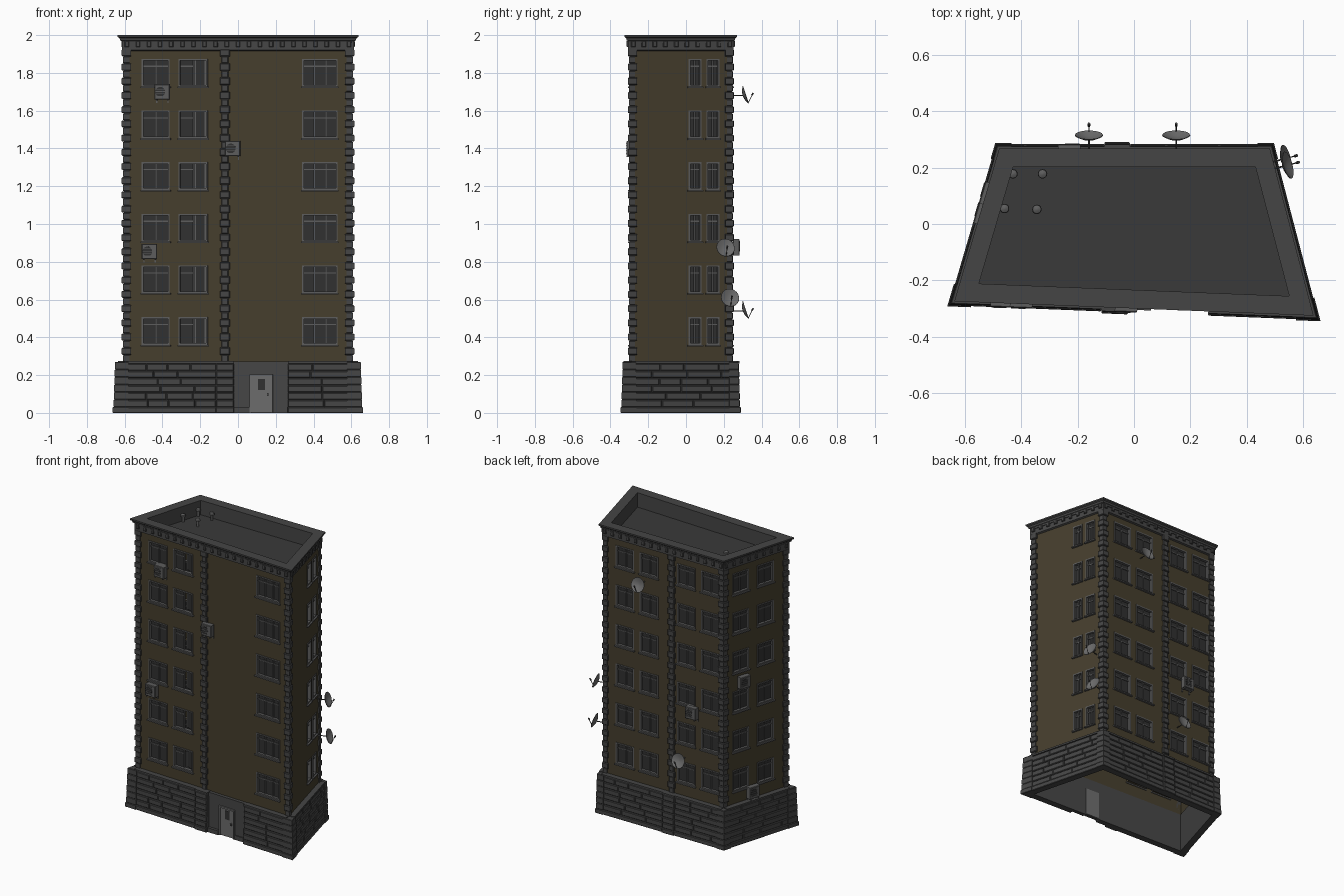
import bpy, bmesh, math, random
from mathutils import Vector, Matrix

if "Cube" in bpy.data.objects:
    bpy.data.objects.remove(bpy.data.objects["Cube"])
random.seed(4)

def mat(name, r, g=None, b=None):
    m = bpy.data.materials.new(name)
    m.diffuse_color = (r, g if g is not None else r, b if b is not None else r, 1)
    m.use_nodes = True
    m.node_tree.nodes["Principled BSDF"].inputs["Base Color"].default_value = m.diffuse_color
    return m
BROWN = mat("brown_plaster", .06, .048, .026)
STONE, FRAME = mat("dark_stone", .06), mat("frame_grey", .11)
GLASS, ROOF, METAL = mat("dark_glass", .03), mat("roof_felt", .042), mat("metal", .15)

# Footprint corners, counter-clockwise: front left, front right, back right, back left
C = [Vector(p) for p in [(-.60, -.247), (.60, -.295), (.46, .24), (-.457, .24)]]
E = [(C[(i + 1) % 4] - C[i]).normalized() for i in range(4)]
N = [Vector((e.y, -e.x)) for e in E]
LEN = [(C[(i + 1) % 4] - C[i]).length for i in range(4)]
# Wall frame: local x runs along the wall, local y points inward, z up
W = [Matrix(((E[i].x, -N[i].x, 0, C[i].x), (E[i].y, -N[i].y, 0, C[i].y), (0, 0, 1, 0), (0, 0, 0, 1)))
     for i in range(4)]

def along(i, v):
    """World x (front/back) or y (sides) to distance along wall i."""
    k = i % 2
    return (v - C[i][k]) / E[i][k]

def span(i, a, b):
    return sorted((along(i, a), along(i, b)))

def corner(i, d):
    a, b = N[i - 1], N[i]
    return C[i] + (a + b) * d / (1 + a.dot(b))

class Part:
    def __init__(self, name, material):
        self.name, self.material, self.bm = name, material, bmesh.new()

    def loft(self, rings, caps=True, smooth=False):
        vs = [[self.bm.verts.new(p) for p in r] for r in rings]
        n = len(vs[0])
        for a, b in zip(vs, vs[1:]):
            for j in range(n):
                f = self.bm.faces.new((a[j], a[(j + 1) % n], b[(j + 1) % n], b[j]))
                f.smooth = smooth
        if caps:
            self.bm.faces.new(vs[0][::-1])
            self.bm.faces.new(vs[-1])

    def box(self, M, u0, u1, d0, d1, z0, z1, c=0):
        """Box on a wall; d is outward depth, c chamfers the outer face."""
        def r(d, k):
            return [M @ Vector(p) for p in ((u0 + k, -d, z0 + k), (u1 - k, -d, z0 + k),
                                            (u1 - k, -d, z1 - k), (u0 + k, -d, z1 - k))]
        self.loft([r(d0, 0), r(d1 - c, 0), r(d1, c)] if c else [r(d0, 0), r(d1, 0)])

    def lathe(self, M, profile, n=16):
        self.loft([[M @ Vector((r * math.cos(t * math.tau / n), r * math.sin(t * math.tau / n), h))
                    for t in range(n)] for r, h in profile], smooth=True)

    def rod(self, a, b, r, n=6):
        a, b = Vector(a), Vector(b)
        M = Matrix.Translation(a) @ (b - a).to_track_quat('Z', 'Y').to_matrix().to_4x4()
        self.lathe(M, [(r, 0), (r, (b - a).length)], n)

    def corner_block(self, i, L, d, z0, z1, c):
        def r(d, z):
            a, b = C[i] - E[i - 1] * L, C[i] + E[i] * L
            return [(*p, z) for p in (a, a + N[i - 1] * d, corner(i, d), b + N[i] * d, b, C[i])]
        self.loft([r(d - c, z0), r(d, z0 + c), r(d, z1 - c), r(d - c, z1)])

    def done(self):
        bmesh.ops.recalc_face_normals(self.bm, faces=self.bm.faces[:])
        me = bpy.data.meshes.new(self.name)
        self.bm.to_mesh(me)
        me.materials.append(self.material)
        ob = bpy.data.objects.new(self.name, me)
        bpy.context.collection.objects.link(ob)
        if any(p.use_smooth for p in me.polygons):
            bpy.context.view_layer.objects.active = ob
            ob.select_set(True)
            bpy.ops.object.shade_smooth_by_angle(angle=math.radians(40))
            ob.select_set(False)

walls, frames, glass = Part("walls", BROWN), Part("window_frames", FRAME), Part("window_glass", GLASS)
base, quoins, cornice = Part("stone_base", STONE), Part("quoins", STONE), Part("cornice", STONE)

# Window columns per wall and the six floors
COLS = {0: [(-.51, -.362), (-.315, -.16), (.34, .527)], 1: [(.013, .082), (.108, .177)],
        2: [(-.425, -.285), (-.24, -.10), (.045, .185), (.23, .37)], 3: [(.17, .045), (-.02, -.145)]}
ROWS = [(.36 + .2735 * k, .507 + .2735 * k) for k in range(6)]

def window(M, u0, u1, z0, z1, panes, ajar):
    w = .009
    for a, b in ((u0, u0 + w), (u1 - w, u1)):
        frames.box(M, a, b, -.02, .004, z0, z1)
    for a, b in ((z0, z0 + w), (z1 - w, z1)):
        frames.box(M, u0 + w, u1 - w, -.02, .004, a, b)
    frames.box(M, u0 - .006, u1 + .006, -.005, .014, z0 - .008, z0)
    step = (u1 - u0) / panes
    for k in range(1, panes):
        frames.box(M, u0 + k * step - .004, u0 + k * step + .004, -.018, -.006, z0 + w, z1 - w)
    zt = z0 + .73 * (z1 - z0)
    end = u1 - step if ajar else u1
    frames.box(M, u0 + w, end, -.018, -.008, zt - .003, zt + .003)
    glass.box(M, u0 + w, end, -.018, -.014, z0 + w, z1 - w)
    if ajar:  # casement leaf swung slightly inward on the right jamb
        H = M @ Matrix.Translation((u1 - w, .014, 0)) @ Matrix.Rotation(math.radians(-20), 4, 'Z')
        s = step - w - .004
        glass.box(H, -s, 0, -.002, .002, z0 + w, z1 - w)
        for a, b in ((-s, -s + .007), (-.007, 0)):
            frames.box(H, a, b, -.004, .004, z0 + w, z1 - w)

for i in range(4):
    cols = sorted(span(i, *c) for c in COLS[i])
    us = [0] + [u for c in cols for u in c] + [LEN[i]]
    zs = [.2] + [z for r in ROWS for z in r] + [1.93]
    # Wall sheet with recessed window openings
    for a in range(len(us) - 1):
        for b in range(len(zs) - 1):
            q = [(us[a], zs[b]), (us[a + 1], zs[b]), (us[a + 1], zs[b + 1]), (us[a], zs[b + 1])]
            hole = a % 2 and b % 2
            outer = [walls.bm.verts.new(W[i] @ Vector((u, 0, z))) for u, z in q]
            if not hole:
                walls.bm.faces.new(outer)
                continue
            inner = [walls.bm.verts.new(W[i] @ Vector((u, .022, z))) for u, z in q]
            for k in range(4):
                j = (k + 1) % 4
                walls.bm.faces.new((outer[k], outer[j], inner[j], inner[k]))
    for k, (u0, u1) in enumerate(cols):
        for z0, z1 in ROWS:
            window(W[i], u0, u1, z0, z1, 3 if u1 - u0 > .17 else 2, i == 0 and k == 1)
bmesh.ops.remove_doubles(walls.bm, verts=walls.bm.verts[:], dist=1e-5)

# Rusticated base: backing, staggered blocks, plinth and cap
def rustic(i, u0, u1, extra=0, split=True):
    base.box(W[i], u0, u1, -.004, .026 + extra, 0, .27)
    base.box(W[i], u0, u1, 0, .044 + extra, 0, .03, .003)
    base.box(W[i], u0, u1, 0, .036 + extra, .262, .274)
    for k in range(6):
        z = .031 + k * .0386
        cuts = [u0]
        while split and cuts[-1] + .22 < u1:
            cuts.append(cuts[-1] + random.uniform(.1, .2))
        cuts.append(u1)
        for a, b in zip(cuts, cuts[1:]):
            base.box(W[i], a + .001, b - .001, .01, .039 - .001 * k + extra, z, z + .036, .004)

pier0, pier2 = span(0, -.114, -.02), span(2, -.105, -.015)
ent = span(0, -.02, .265)
for i, a, b in ((0, 0, pier0[0]), (0, ent[1], LEN[0]), (1, 0, LEN[1]), (2, 0, pier2[0]),
                (2, pier2[1], LEN[2]), (3, 0, LEN[3])):
    rustic(i, a, b)
rustic(0, *pier0, .007, False)
rustic(2, *pier2, .007, False)
for i in range(4):
    base.corner_block(i, .022, .048, 0, .03, .002)
    for k in range(6):
        z = .03 + k * .04
        base.corner_block(i, .022, .044 - .001 * k, z, z + .04, .003)

# Entrance bay and door
base.box(W[0], *ent, -.004, .016, 0, .27)
base.box(W[0], *ent, 0, .022, .245, .272)
du0, du1 = span(0, .062, .185)
base.box(W[0], ent[0], du0, 0, .034, 0, .03)
base.box(W[0], du1, ent[1], 0, .022, 0, .03)
door = Part("entrance_door", METAL)
door.box(W[0], du0 + .01, du1 - .01, -.008, .019, .004, .192)
for a, b, z0, z1 in ((du0, du0 + .01, 0, .203), (du1 - .01, du1, 0, .203), (du0 + .01, du1 - .01, .192, .203)):
    door.box(W[0], a, b, 0, .026, z0, z1)
door.box(W[0], du1 - .029, du1 - .022, .019, .03, .09, .105)
door.done()
glass.box(W[0], du0 + .045, du0 + .082, .018, .021, .12, .18)

# Quoins on the corners and mid pilasters
n = 44
for k in range(n):
    h = (1.925 - .27) / n
    z = .27 + k * h
    s = k % 2
    for i in range(4):
        quoins.corner_block(i, .034 if s else .025, .012 if s else .007, z, z + h, .004)
    for i, x in ((0, -.069), (2, -.06)):
        u, w = along(i, x), .026 if s else .019
        quoins.box(W[i], u - w, u + w, 0, .013 if s else .008, z, z + h, .004)

# Cornice with corbels, parapet and sunken roof
profile = [(0, 1.915), (.011, 1.92), (.011, 1.968), (.018, 1.972), (.021, 1.984), (.029, 1.99),
           (.029, 2.0), (-.037, 2.0), (-.037, 1.9)]
cornice.loft([[(*corner(i, d), z) for i in range(4)] for d, z in profile], caps=False)
for i in range(4):
    m = round(LEN[i] / .06)
    for k in range(m + 1):
        u = .012 + k * (LEN[i] - .024) / m
        cornice.box(W[i], u - .011, u + .011, 0, .02, 1.938, 1.97, .003)
    cornice.box(W[i], 0, LEN[i], 0, .016, 1.957, 1.97)
roof = Part("roof", ROOF)
roof.bm.faces.new([roof.bm.verts.new((*corner(i, -.037), 1.9)) for i in range(4)])
vents = Part("roof_vents", FRAME)
for x, y in ((-.43, .178), (-.325, .178), (-.46, .055), (-.345, .052)):
    vents.lathe(Matrix.Translation((x, y, 1.9)), [(.008, 0), (.008, .04), (.017, .04), (.015, .05), (.004, .056)], 12)

# Air conditioners: (wall, position, height)
ac, grilles = Part("air_conditioners", FRAME), Part("air_conditioner_grilles", GLASS)
for i, v, z in ((0, -.40, 1.695), (0, -.027, 1.395), (0, -.468, .85), (2, -.23, .875), (3, .10, 1.11), (3, .03, .325)):
    u = along(i, v)
    ac.box(W[i], u - .04, u + .04, .008, .043, z - .035, z + .045, .003)
    for s in (-.03, .03):
        ac.box(W[i], u + s - .003, u + s + .003, 0, .043, z - .041, z - .035)
        ac.box(W[i], u + s - .003, u + s + .003, 0, .006, z - .055, z - .035)
    M = W[i] @ Matrix.Translation((u - .01, -.042, z + .005)) @ Matrix.Rotation(math.pi / 2, 4, 'X')
    grilles.lathe(M, [(.026, 0), (.026, .003)], 16)
    for k in range(5):
        ac.box(W[i], u - .036, u + .016, .044, .0465, z - .021 + k * .013, z - .018 + k * .013)

# Satellite dishes: (wall, position, height)
dishes, mounts = Part("satellite_dishes", METAL), Part("dish_mounts", STONE)
for i, v, z in ((2, .15, 1.68), (2, -.16, .54), (1, .19, .87), (1, .214, .605)):
    D = W[i] @ Matrix.Translation((along(i, v), -.06, z)) @ Matrix.Rotation(math.radians(72), 4, 'X')
    dishes.lathe(D, [(.004, 0), (.026, .004), (.05, .016), (.049, .018), (.025, .007), (.004, .003)], 18)
    mounts.rod(W[i] @ Vector((along(i, v), 0, z)), D @ Vector((0, 0, .001)), .003)
    mounts.rod(D @ Vector((0, -.048, .014)), D @ Vector((0, -.01, .052)), .002)
    mounts.rod(D @ Vector((0, -.014, .046)), D @ Vector((0, -.004, .058)), .005)

for p in (walls, frames, glass, base, quoins, cornice, roof, vents, ac, grilles, dishes, mounts):
    p.done()
